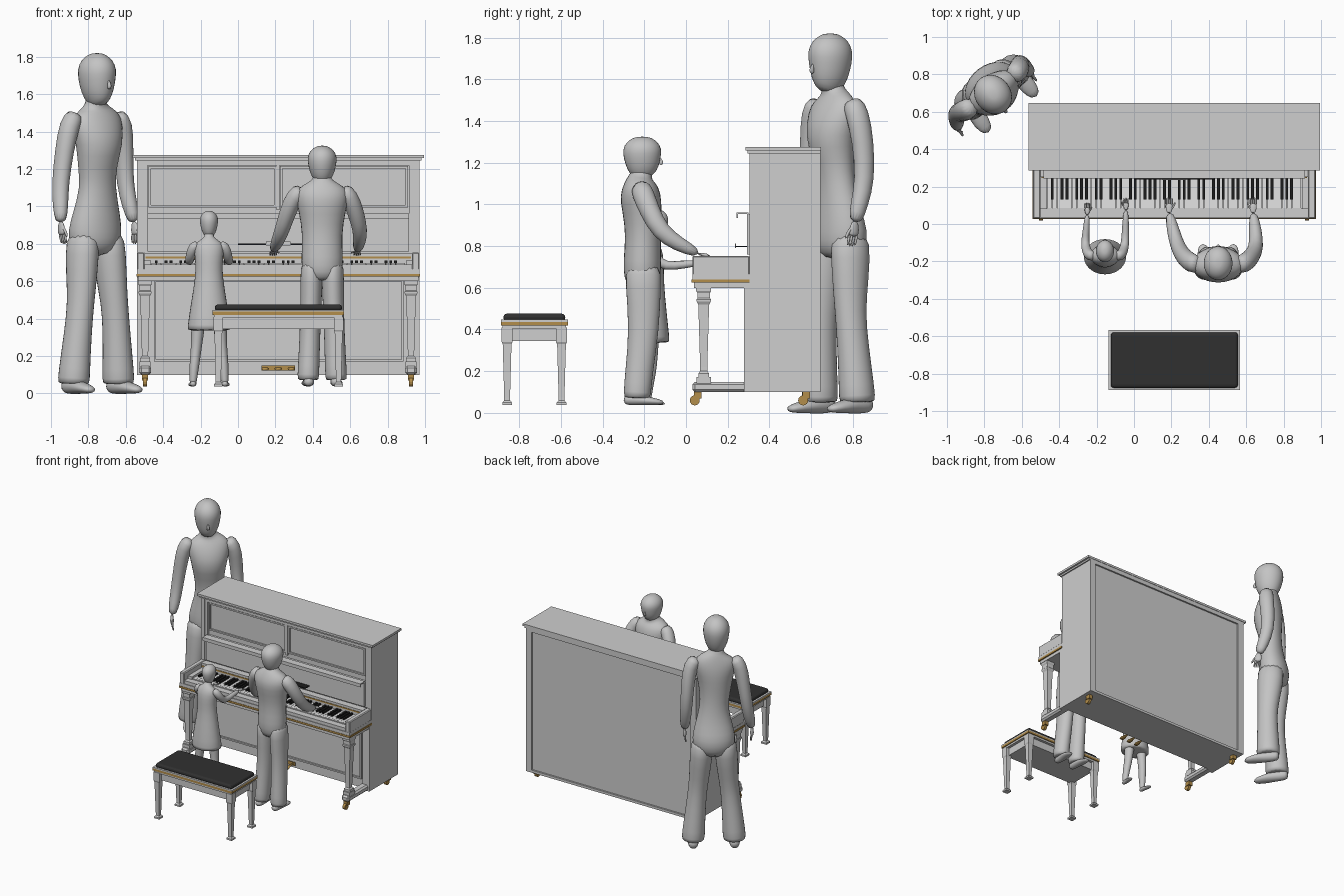
import bpy, bmesh, math
from mathutils import Vector, Matrix


def material(name, r, g, b):
    m = bpy.data.materials.new(name)
    m.diffuse_color = (r, g, b, 1)
    return m


CASE = material("pale_grey_case", .62, .62, .62)
SKIN = material("grey_figure", .55, .55, .55)
IVORY = material("white_keys", .78, .78, .78)
BLACK = material("black_keys", .012, .012, .012)
PAD = material("dark_cushion", .03, .03, .03)
BRASS = material("brass", .45, .27, .07)


def finish(name, bm, mat, smooth=False, matrix=None):
    bmesh.ops.recalc_face_normals(bm, faces=bm.faces)
    me = bpy.data.meshes.new(name)
    bm.to_mesh(me)
    bm.free()
    me.materials.append(mat)
    for p in me.polygons:
        p.use_smooth = smooth
    ob = bpy.data.objects.new(name, me)
    bpy.context.collection.objects.link(ob)
    if matrix:
        ob.matrix_world = matrix
    return ob


def add_box(bm, x0, x1, y0, y1, z0, z1):
    m = Matrix.Translation(((x0 + x1) / 2, (y0 + y1) / 2, (z0 + z1) / 2)) @ \
        Matrix.Diagonal((x1 - x0, y1 - y0, z1 - z0, 1))
    bmesh.ops.create_cube(bm, size=1, matrix=m)


def boxes(name, mat, *dims, bevel=0, segments=1):
    bm = bmesh.new()
    for d in dims:
        add_box(bm, *d)
    ob = finish(name, bm, mat)
    if bevel:
        mod = ob.modifiers.new("bevel", 'BEVEL')
        mod.width, mod.segments = bevel, segments
    return ob


def frame(name, x0, x1, z0, z1, w, y0, y1):
    # rectangular moulding facing front or back
    return boxes(name, CASE, (x0, x1, y0, y1, z0, z0 + w), (x0, x1, y0, y1, z1 - w, z1),
                 (x0, x0 + w, y0, y1, z0 + w, z1 - w), (x1 - w, x1, y0, y1, z0 + w, z1 - w))


def square_post(name, x, y, profile, mat=CASE):
    # square section swept upward: profile of (half width, height)
    bm = bmesh.new()
    rings = [[bm.verts.new((x + sx * w, y + sy * w, z)) for sx, sy in ((-1, -1), (1, -1), (1, 1), (-1, 1))]
             for w, z in profile]
    skin(bm, rings)
    return finish(name, bm, mat)


def skin(bm, rings):
    n = len(rings[0])
    for a, b in zip(rings, rings[1:]):
        for i in range(n):
            bm.faces.new((a[i], a[(i + 1) % n], b[(i + 1) % n], b[i]))
    bm.faces.new(rings[0])
    bm.faces.new(rings[-1])


def tube(name, pts, matrix, mat=SKIN, n=14, subsurf=True):
    # elliptical sections (x, y, z, lateral radius, other radius) along a path
    bm = bmesh.new()
    rings = []
    for i, p in enumerate(pts):
        a, b = Vector(pts[max(i - 1, 0)][:3]), Vector(pts[min(i + 1, len(pts) - 1)][:3])
        t = (b - a).normalized()
        u = Vector((1, 0, 0))
        u = (u - t * u.dot(t)).normalized()
        v = t.cross(u)
        c = Vector(p[:3])
        rings.append([bm.verts.new(c + u * p[3] * math.cos(k * math.tau / n) + v * p[4] * math.sin(k * math.tau / n))
                      for k in range(n)])
    skin(bm, rings)
    ob = finish(name, bm, mat, True, matrix)
    if subsurf:
        ob.modifiers.new("smooth", 'SUBSURF').levels = 1
    return ob


# ---------- upright piano ----------
X0, X1 = -.54, .97
MID = (X0 + X1) / 2
boxes("case_core", CASE, (X0 + .02, X1 - .02, .325, .632, .10, 1.255))
boxes("case_sides", CASE, (X0, X0 + .03, .305, .645, .10, 1.255), (X1 - .03, X1, .305, .645, .10, 1.255))
boxes("lid", CASE, (-.565, .995, .285, .648, 1.258, 1.275), (-.55, .98, .295, .645, 1.245, 1.258))
frame("back_frame", X0 + .03, X1 - .03, .10, 1.245, .02, .632, .645)
frame("upper_panel_frame", -.51, .94, .75, 1.245, .025, .308, .325)
frame("upper_left_moulding", -.478, .205, .995, 1.215, .012, .313, .325)
frame("upper_right_moulding", .225, .908, .995, 1.215, .012, .313, .325)
boxes("panel_divider", CASE, (.207, .223, .308, .325, .98, 1.22))
boxes("desk_panel", CASE, (-.485, .915, .292, .325, .76, .955))
boxes("desk_top_lip", CASE, (-.485, .915, .245, .30, .953, .962), (-.485, .915, .243, .25, .935, .962))
boxes("music_ledge", BLACK, (0, .43, .238, .295, .795, .801))
boxes("music_ledge_lip", CASE, (.15, .28, .234, .24, .79, .812))
boxes("lower_panel", CASE, (-.51, .94, .305, .33, .10, .62))
frame("lower_panel_frame", -.45, .885, .17, .61, .012, .293, .306)
boxes("pilasters", CASE, (X0, X0 + .06, .278, .31, .10, .62), (X1 - .06, X1, .278, .31, .10, .62))

# keyboard shelf
boxes("key_bed", CASE, (X0, X1, .03, .305, .64, .665), (X0 + .006, X1 - .006, .038, .305, .6, .625))
boxes("key_bed_brass_band", BRASS, (X0 - .004, X1 + .004, .027, .305, .625, .64))
boxes("key_slip", CASE, (-.5, .93, .035, .085, .66, .69))
boxes("cheeks", CASE, (X0, -.5, .03, .305, .66, .753), (.93, X1, .03, .305, .66, .753), bevel=.006)
boxes("key_blocks", CASE, (-.5, -.464, .08, .25, .66, .712), (.897, .93, .08, .25, .66, .712))
boxes("fallboard", CASE, (-.5, .93, .25, .305, .66, .75))
boxes("fallboard_brass_strip", BRASS, (-.495, .925, .246, .251, .722, .732))
KW = 1.358 / 52
whites, blacks = [], []
for i in range(52):
    x = -.463 + i * KW
    whites.append((x + .0008, x + KW - .0008, .085, .25, .665, .698))
    if i < 51 and i % 7 in (0, 2, 3, 5, 6):
        blacks.append((x + KW - .0075, x + KW + .0075, .13, .245, .69, .712))
boxes("white_keys", IVORY, *whites)
boxes("black_keys", BLACK, *blacks)

# legs, toes and casters
for side, x in (("left", -.497), ("right", .925)):
    square_post(side + "_leg", x, .085, [(.036, .6), (.036, .585), (.03, .575), (.03, .55), (.034, .545),
                (.034, .535), (.026, .52), (.017, .22), (.017, .2), (.026, .19), (.026, .14)])
    boxes(side + "_toe", CASE, (x - .032, x + .032, .03, .31, .10, .148), bevel=.012)
    boxes(side + "_leg_plinth", CASE, (x - .03, x + .03, .05, .12, .14, .172))
    for end, y in (("front", .05), ("rear", .57)):
        bm = bmesh.new()
        bmesh.ops.create_cone(bm, cap_ends=True, segments=16, radius1=.024, radius2=.024, depth=.022,
                              matrix=Matrix.Translation((x, y - .008, .06)) @ Matrix.Rotation(math.pi / 2, 4, 'Y'))
        add_box(bm, x - .017, x + .017, y - .012, y + .025, .068, .102)
        finish(f"{side}_{end}_caster", bm, BRASS)

# pedals
for i, x in enumerate((.145, .215, .285)):
    tube(f"pedal_{i + 1}", [(x, .31, .135, .008, .006), (x, .25, .135, .008, .006), (x, .215, .133, .02, .008),
         (x, .19, .128, .018, .006)], None, BRASS, 10, False)
boxes("pedal_plate", BRASS, (.125, .305, .288, .294, .122, .15))

# ---------- bench ----------
BX0, BX1, BY0, BY1 = -.136, .568, -.888, -.567
boxes("bench_top", CASE, (BX0, BX1, BY0, BY1, .437, .447), (BX0 + .008, BX1 - .008, BY0 + .008, BY1 - .008, .405, .42))
boxes("bench_brass_band", BRASS, (BX0, BX1, BY0, BY1, .42, .437))
boxes("bench_apron", CASE, (BX0 + .03, BX1 - .03, BY0 + .03, BY1 - .03, .345, .41))
boxes("bench_cushion", PAD, (BX0 + .012, BX1 - .012, BY0 + .012, BY1 - .012, .44, .476), bevel=.017, segments=3)
for sx, x in (("left", -.105), ("right", .538)):
    for sy, y in (("front", -.858), ("back", -.597)):
        square_post(f"bench_{sx}_{sy}_leg", x, y, [(.026, .41), (.026, .34), (.021, .33), (.014, .075),
                    (.014, .06), (.023, .05), (.023, .037)])


# ---------- figures ----------
def figure(name, origin, turn, torso, head, legs, foot, arms, hand):
    M = Matrix.Translation((origin[0], origin[1], 0)) @ Matrix.Rotation(turn, 4, 'Z')
    tube(name + "_body", torso, M)
    # head from chin to crown: centre, bottom, top, half width, half depth
    hx, hy, z0, z1, a, b = head
    prof = ((0, .3, .35, .25), (.1, .6, .68, .14), (.28, .85, .88, .05), (.5, .97, 1, 0), (.7, 1.03, 1.05, 0),
            (.87, .82, .85, 0), (.97, .45, .5, 0), (1, .2, .2, 0))
    tube(name + "_head", [(hx, hy + f * b, z0 + (z1 - z0) * t, a * p, b * q) for t, p, q, f in prof], M)
    h = z1 - z0
    tube(name + "_nose", [(hx, hy + b * .9, z0 + h * .5, .04 * a, .05 * b), (hx, hy + b * 1.05, z0 + h * .37, .13 * a, .14 * b),
         (hx, hy + b * .9, z0 + h * .33, .1 * a, .1 * b)], M, n=8)
    for s, side in ((1, "right"), (-1, "left")):
        tube(f"{name}_{side}_leg", [(s * p[0],) + tuple(p[1:]) for p in legs], M)
        fx, heel, toe, z, w, t = foot
        L = toe - heel
        tube(f"{name}_{side}_foot", [(s * fx, heel, z + t, w * .6, t * .8), (s * fx, heel + L * .15, z + t * 1.1, w * .8, t * 1.15),
             (s * fx, heel + L * .4, z + t, w * .85, t * 1.05), (s * (fx + .008), heel + L * .75, z + t * .75, w, t * .75),
             (s * (fx + .01), toe, z + t * .5, w * .5, t * .4)], M)
        path = arms[side]
        tube(f"{name}_{side}_arm", path, M)
        # hand: palm and fingers continuing past the wrist
        w0, d, size, flat = Vector(path[-1][:3]), Vector(hand[0]).normalized(), hand[1], hand[2]
        ra, rb = (.26, .12) if flat else (.13, .27)
        palm = [(*(w0 + d * size * k), size * ra * g, size * rb * g) for k, g in ((-.1, .6), (.15, .9), (.4, 1.1), (.62, .9))]
        tube(f"{name}_{side}_palm", palm, M, n=10)
        lat = Vector((1, 0, 0)) if flat else Vector((0, 1, 0))
        for i, k in enumerate((-.21, -.07, .07, .21)):
            q = w0 + lat * k * size
            drop = Vector((0, 0, -.12)) if flat else Vector((-s * .08, 0, 0))
            tube(f"{name}_{side}_finger_{i + 1}", [(*(q + (d * e + drop * e * e) * size), size * g, size * g)
                 for e, g in ((.5, .075), (.85, .07), (1.12 - abs(k) * .4, .04))], M, n=6)
        thumb = lat * (-s if flat else 1) * size
        tube(f"{name}_{side}_thumb", [(*(w0 + d * size * e + thumb * f), size * .08, size * .08)
             for e, f in ((.1, .1), (.45, .35), (.72, .42))], M, n=6)


figure("standing_adult", (-.75, .72), math.pi + .6435,
       [(0, -.02, .73, .11, .08), (0, -.025, .8, .155, .115), (0, -.025, .87, .163, .118), (0, -.01, .96, .145, .10),
        (0, 0, 1.1, .103, .083), (.01, .01, 1.22, .115, .092), (.01, .03, 1.33, .135, .118), (.01, .01, 1.43, .16, .1),
        (.01, 0, 1.495, .15, .075), (.015, 0, 1.535, .07, .06), (.02, .01, 1.56, .052, .055), (.02, .015, 1.62, .05, .055)],
       (.02, .02, 1.535, 1.82, .1, .112),
       [(.08, -.02, .87, .08, .1), (.09, -.02, .75, .088, .105), (.105, -.005, .55, .075, .085), (.12, 0, .42, .07, .076),
        (.14, -.01, .2, .08, .085), (.15, -.015, .06, .088, .093), (.15, -.015, .05, .08, .085)],
       (.15, -.10, .17, -.002, .05, .038),
       {"right": [(.14, 0, 1.5, .05, .05), (.19, 0, 1.44, .056, .06), (.215, -.01, 1.3, .05, .055), (.24, -.015, 1.12, .045, .05),
                  (.26, .015, 1.0, .042, .045), (.28, .045, .91, .03, .034)],
        "left": [(-.12, 0, 1.5, .05, .05), (-.17, 0, 1.44, .056, .06), (-.19, -.02, 1.3, .05, .055), (-.2, -.025, 1.12, .045, .05),
                 (-.205, .015, 1.0, .042, .045), (-.21, .045, .91, .03, .034)]},
       ((0, .15, -1), .105, False))

figure("playing_youth", (.45, -.21), 0,
       [(0, .005, .6, .08, .07), (0, 0, .65, .11, .09), (0, 0, .72, .116, .095), (0, .005, .85, .107, .085), (0, 0, .97, .128, .098),
        (0, -.01, 1.05, .148, .102), (0, -.01, 1.1, .135, .08), (0, -.01, 1.13, .07, .058), (0, 0, 1.15, .046, .05),
        (0, .005, 1.2, .045, .05)],
       (0, 0, 1.125, 1.325, .08, .092),
       [(.055, .005, .72, .06, .088), (.057, .005, .62, .062, .088), (.062, .01, .4, .056, .074), (.07, -.015, .2, .058, .068),
        (.075, -.025, .08, .06, .068), (.075, -.025, .07, .055, .06)],
       (.072, -.09, .105, .037, .036, .024),
       {"right": [(.1, -.01, 1.09, .045, .045), (.145, 0, 1.06, .05, .055), (.18, .035, .97, .046, .05), (.205, .085, .87, .04, .045),
                  (.2, .17, .81, .036, .038), (.187, .275, .762, .023, .022)],
        "left": [(-.1, -.01, 1.09, .045, .045), (-.145, 0, 1.06, .05, .055), (-.185, .035, .97, .046, .05), (-.215, .085, .87, .04, .045),
                 (-.24, .17, .81, .036, .038), (-.262, .275, .762, .023, .022)]},
       ((0, 1, -.2), .075, True))

figure("playing_child", (-.155, -.17), 0,
       [(0, -.005, .335, .12, .1), (0, -.005, .345, .12, .1), (0, -.005, .48, .1, .085), (0, 0, .62, .075, .066),
        (0, 0, .7, .074, .066), (0, 0, .77, .084, .062), (0, 0, .805, .075, .046), (0, .005, .825, .036, .034),
        (0, .012, .84, .024, .026), (0, .02, .88, .024, .026)],
       (0, .025, .835, .977, .05, .06),
       [(.055, 0, .4, .04, .045), (.06, 0, .34, .036, .04), (.07, 0, .22, .028, .032), (.078, -.012, .16, .028, .032),
        (.085, -.018, .06, .019, .02), (.085, -.018, .05, .018, .02)],
       (.085, -.045, .07, .037, .022, .014),
       {"right": [(.055, 0, .8, .026, .026), (.085, 0, .785, .03, .03), (.1, .03, .735, .026, .028), (.108, .07, .7, .022, .023),
                  (.11, .16, .712, .019, .02), (.112, .25, .72, .013, .012)],
        "left": [(-.055, 0, .8, .026, .026), (-.085, 0, .785, .03, .03), (-.1, .03, .735, .026, .028), (-.108, .07, .7, .022, .023),
                 (-.1, .14, .712, .019, .02), (-.095, .225, .72, .013, .012)]},
       ((0, 1, -.1), .055, True))
